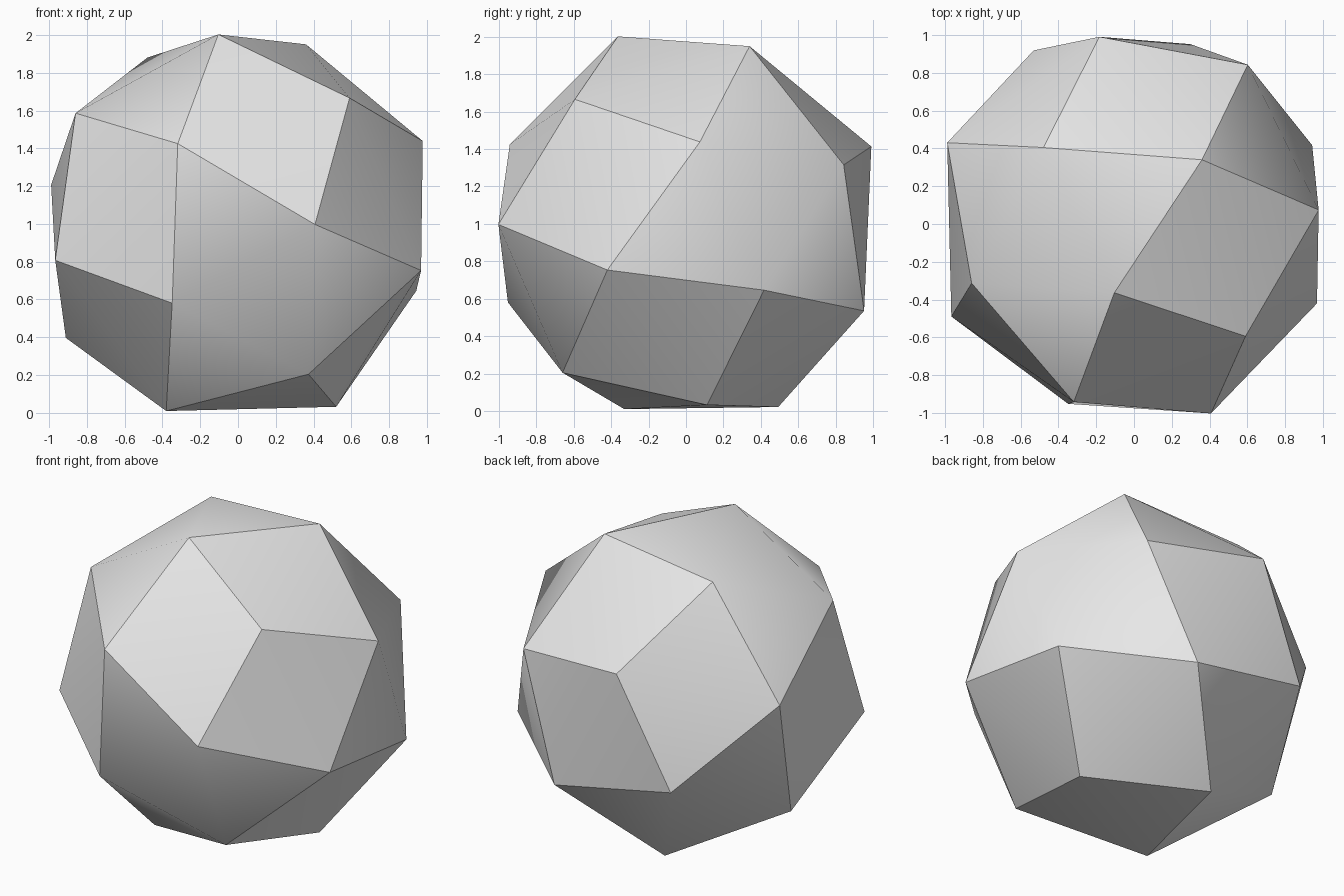
import bpy
import bmesh
import math
from mathutils import Matrix, Vector

# Remove the default object
default_cube = bpy.data.objects.get("Cube")
if default_cube:
    bpy.data.objects.remove(default_cube, do_unlink=True)

RADIUS = 1.091
CENTRE = Vector((-0.01, 0.005, 0.98))


def tilted_frame(first, second):
    """Orthonormal axes with the first kept and the second squared to it."""
    u = Vector(first).normalized()
    v = Vector(second)
    v = (v - u * v.dot(u)).normalized()
    return Matrix((u, v, u.cross(v))).transposed()


def ball_directions():
    """Evenly spread corner directions with tetrahedral symmetry."""
    directions = []
    # A corner at each end of the three axes
    for axis in range(3):
        for sign in (-1, 1):
            corner = Vector((0, 0, 0))
            corner[axis] = sign
            directions.append(corner)
    # The even sign flips of a direction keep the tetrahedral symmetry
    flips = [(1, 1, 1), (1, -1, -1), (-1, 1, -1), (-1, -1, 1)]
    for flip in flips:
        signs = Vector(flip)
        # One corner on each threefold axis
        directions.append(-signs)
        # A small triangle of corners around the opposite end
        for axis in range(3):
            corner = signs * 0.70
            corner[axis] = signs[axis] * 0.14
            directions.append(corner)
    return [d.normalized() for d in directions]


def flat_material(name, colour):
    material = bpy.data.materials.new(name)
    material.use_nodes = True
    material.diffuse_color = colour
    shader = next(n for n in material.node_tree.nodes if n.type == 'BSDF_PRINCIPLED')
    shader.inputs["Base Color"].default_value = colour
    return material


# Faceted ball: the hull around the corners
frame = tilted_frame((0.37, 0.335, 0.97), (-0.31, -0.95, 0.445))
# The third axis leans to the left-hand side of the frame
third = Vector((-0.98, 0.43, 0.225))
if frame.col[2].dot(third) < 0:
    frame.col[2] = -frame.col[2]

bm = bmesh.new()
for direction in ball_directions():
    bm.verts.new(CENTRE + frame @ direction * RADIUS)
bmesh.ops.convex_hull(bm, input=bm.verts[:])
bmesh.ops.recalc_face_normals(bm, faces=bm.faces[:])
mesh = bpy.data.meshes.new("faceted_ball")
bm.to_mesh(mesh)
bm.free()

ball = bpy.data.objects.new("faceted_ball", mesh)
bpy.context.collection.objects.link(ball)
mesh.materials.append(flat_material("light grey", (0.8, 0.8, 0.8, 1)))

# Soften only the shallow edges
bpy.ops.object.select_all(action='DESELECT')
ball.select_set(True)
bpy.context.view_layer.objects.active = ball
bpy.ops.object.shade_smooth_by_angle(angle=math.radians(30))
